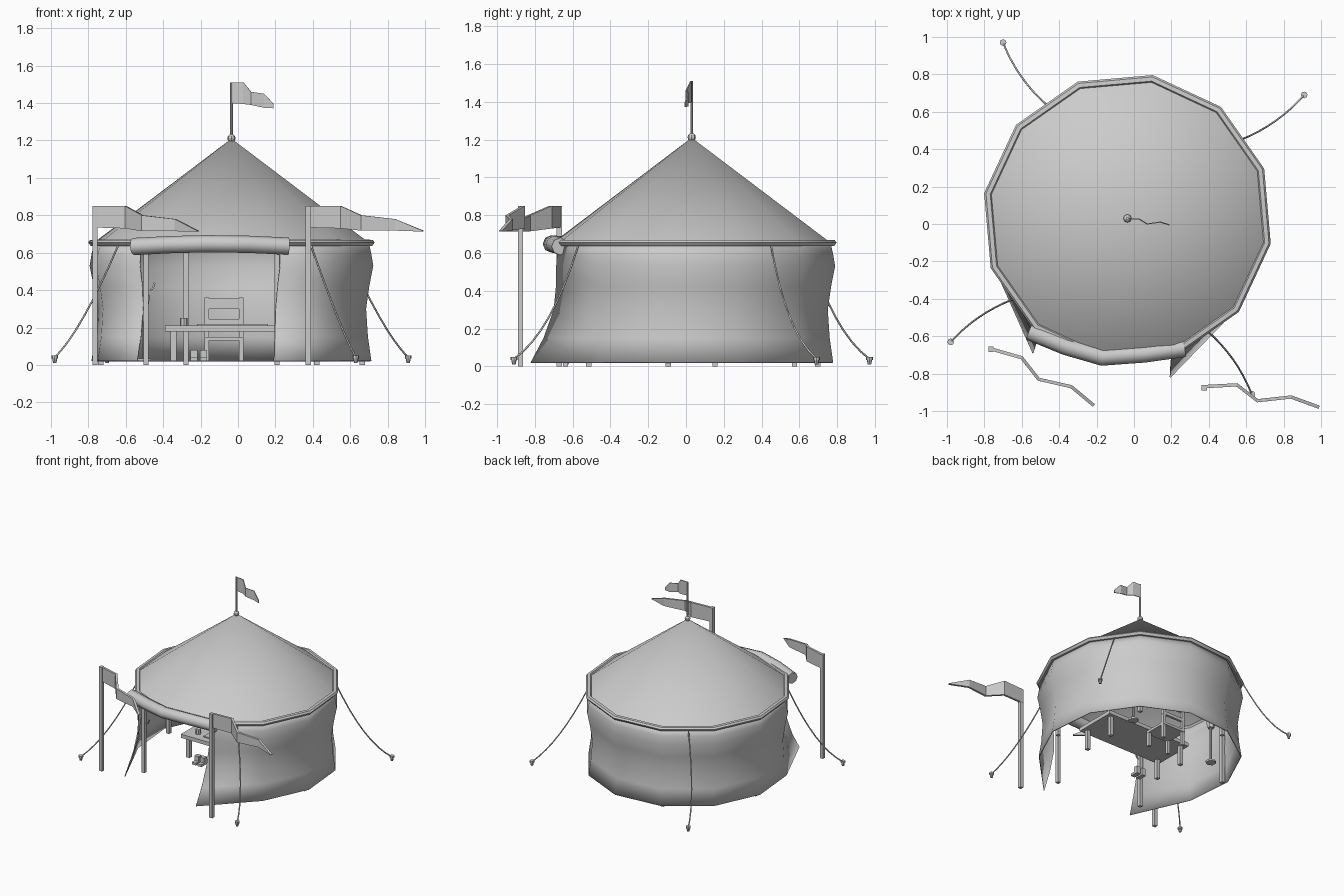
import bpy, bmesh, math
from mathutils import Vector

if "Cube" in bpy.data.objects:
    bpy.data.objects.remove(bpy.data.objects["Cube"])

CX, CY = -0.035, 0.03


def polar(r, deg, z):
    a = math.radians(deg)
    return (CX + r * math.cos(a), CY + r * math.sin(a), z)


def mesh_obj(name, verts, faces, smooth=True, thick=0):
    me = bpy.data.meshes.new(name)
    me.from_pydata(verts, [], faces)
    bm = bmesh.new()
    bm.from_mesh(me)
    bmesh.ops.recalc_face_normals(bm, faces=bm.faces)
    bm.to_mesh(me)
    bm.free()
    ob = bpy.data.objects.new(name, me)
    bpy.context.collection.objects.link(ob)
    if smooth:
        bpy.ops.object.select_all(action='DESELECT')
        bpy.context.view_layer.objects.active = ob
        ob.select_set(True)
        bpy.ops.object.shade_smooth_by_angle(angle=math.radians(35))
    if thick:
        m = ob.modifiers.new("thickness", 'SOLIDIFY')
        m.thickness = thick
        m.offset = 0
    return ob


def grid(name, rows, closed=False, smooth=True, thick=0):
    n = len(rows[0])
    faces = []
    for i in range(len(rows) - 1):
        for j in range(n if closed else n - 1):
            k = (j + 1) % n
            faces.append((i * n + j, i * n + k, (i + 1) * n + k, (i + 1) * n + j))
    return mesh_obj(name, [v for r in rows for v in r], faces, smooth, thick)


def box(name, x0, x1, y0, y1, z0, z1):
    bpy.ops.mesh.primitive_cube_add(size=1, location=((x0+x1)/2, (y0+y1)/2, (z0+z1)/2))
    ob = bpy.context.object
    ob.name = name
    ob.scale = (x1 - x0, y1 - y0, z1 - z0)
    return ob


def post(name, x, y, z0, z1, w=0.028):
    return box(name, x - w/2, x + w/2, y - w/2, y + w/2, z0, z1)


def cyl(name, x, y, z0, z1, r1, r2=None, n=8):
    bpy.ops.mesh.primitive_cone_add(vertices=n, radius1=r1, radius2=r1 if r2 is None else r2,
                                    depth=z1 - z0, location=(x, y, (z0 + z1) / 2))
    bpy.context.object.name = name


def tube(name, pts, r, res=1):
    cu = bpy.data.curves.new(name, 'CURVE')
    cu.dimensions = '3D'
    cu.bevel_depth = r
    cu.bevel_resolution = res
    cu.use_fill_caps = True
    sp = cu.splines.new('POLY')
    sp.points.add(len(pts) - 1)
    for p, co in zip(sp.points, pts):
        p.co = (*co, 1)
    ob = bpy.data.objects.new(name, cu)
    bpy.context.collection.objects.link(ob)


# Conical twelve-sided roof
ANG = [20 + 30 * i for i in range(12)]
apex = [polar(0, 0, 1.21)]
rim = [polar(0.745, a, 0.655) for a in ANG]
mesh_obj("roof", apex + rim, [(0, 1 + i, 1 + (i + 1) % 12) for i in range(12)])

# Rim band round the eaves
sec = [(0.735, 0.655), (0.745, 0.67), (0.768, 0.668), (0.778, 0.655), (0.765, 0.637), (0.745, 0.637),
       (0.735, 0.655)]
grid("rim_band", [[polar(r, a, z) for a in ANG] for r, z in sec], closed=True)

# Canvas wall, open at the front, flaring outwards at the door edges
prof = [(0.645, 0.745, 0.745, 0), (0.59, 0.757, 0.755, 0), (0.53, 0.767, 0.76, 0),
        (0.42, 0.745, 0.757, 1), (0.30, 0.728, 0.765, 2), (0.15, 0.738, 0.815, 3.5),
        (0.02, 0.757, 0.88, 5)]
rows = []
for z, r, re, tw in prof:
    row = [polar(re, -70 - tw, z)]
    row += [polar(r, a, z) for a in range(-40, 201, 30)]
    row.append(polar(re, 230 + tw, z))
    rows.append(row)
grid("wall", rows, thick=0.006)

# Rolled-up door curtain
tube("door_roll", [(-0.56, -0.575, 0.633), (-0.365, -0.655, 0.643), (-0.17, -0.712, 0.648),
                   (0.055, -0.695, 0.645), (0.27, -0.665, 0.635)], 0.046, 2)

# Tent posts inside the wall
for i, a in enumerate(range(50, 411, 60)[:6]):
    x, y, _ = polar(0.71, a, 0)
    post(f"tent_post_{i}", x, y, 0, 0.64)

# Guy ropes and pegs
ropes = [((0.57, 0.45), (0.91, 0.69)), ((-0.47, 0.64), (-0.70, 0.97)),
         ((-0.64, -0.40), (-0.98, -0.63)), ((0.39, -0.57), (0.63, -0.91))]
for i, (s, e) in enumerate(ropes):
    a, b = Vector((*s, 0.64)), Vector((*e, 0.04))
    side = Vector((b.y - a.y, a.x - b.x, 0))
    pts = []
    for k in range(9):
        t = k / 8
        p = a.lerp(b, t)
        bow = 4 * t * (1 - t)
        p.z -= 0.08 * bow
        pts.append(p + side * 0.06 * bow * (1 if i in (0, 2) else -1))
    tube(f"guy_rope_{i}", pts, 0.005)
    cyl(f"peg_{i}", e[0], e[1], 0.01, 0.035, 0.009, 0.014)
    cyl(f"peg_head_{i}", e[0], e[1], 0.035, 0.05, 0.018)

# Banners and flag: (x, y, top z, bottom z) along the waving cloth
banners = {
    "left_banner": [(-0.775, -0.665, 0.85, 0.735), (-0.60, -0.715, 0.85, 0.73),
                    (-0.51, -0.83, 0.80, 0.715), (-0.335, -0.87, 0.78, 0.715),
                    (-0.215, -0.97, 0.718, 0.713)],
    "right_banner": [(0.365, -0.87, 0.85, 0.735), (0.55, -0.86, 0.85, 0.73),
                     (0.66, -0.945, 0.80, 0.718), (0.84, -0.925, 0.78, 0.718),
                     (0.99, -0.98, 0.718, 0.713)],
    "top_flag": [(-0.035, 0.03, 1.51, 1.40), (0.03, 0.025, 1.51, 1.395),
                 (0.07, 0.0, 1.46, 1.39), (0.14, 0.01, 1.45, 1.375),
                 (0.19, -0.005, 1.395, 1.372)]}
for name, pts in banners.items():
    grid(name, [[(x, y, t) for x, y, t, b in pts], [(x, y, b) for x, y, t, b in pts]],
         smooth=False, thick=0.006 if name == "top_flag" else 0.018)
post("left_banner_pole", -0.765, -0.67, 0, 0.85)
post("right_banner_pole", 0.375, -0.875, 0, 0.85)
cyl("flag_pole", CX, CY, 1.2, 1.51, 0.007)
bpy.ops.mesh.primitive_uv_sphere_add(segments=8, ring_count=6, radius=0.022, location=(CX, CY, 1.212))
bpy.context.object.name = "finial"

# Table with map and mug
box("table_top", -0.39, 0.38, -0.18, 0.17, 0.18, 0.21)
for i, x in enumerate((-0.345, 0.335)):
    for j, y in enumerate((-0.14, 0.13)):
        post(f"table_leg_{i}{j}", x, y, 0.02, 0.18, 0.03)
box("map_sheet", -0.22, 0.16, -0.13, 0.11, 0.212, 0.22)
cyl("mug", -0.29, -0.10, 0.21, 0.25, 0.02)

# Chair behind the table
box("chair_seat", -0.18, 0.03, 0.18, 0.38, 0.13, 0.15)
for x in (-0.167, 0.017):
    post("chair_front_leg", x, 0.195, 0.02, 0.13, 0.025)
    post("chair_back_leg", x, 0.365, 0.02, 0.36, 0.025)
box("chair_top_rail", -0.18, 0.03, 0.355, 0.375, 0.30, 0.355)
box("chair_low_rail", -0.18, 0.03, 0.355, 0.375, 0.22, 0.245)

# Boots under the table
for x in (-0.235, -0.185):
    box("boot_shaft", x - 0.018, x + 0.018, -0.20, -0.165, 0.02, 0.08)
    box("boot_foot", x - 0.018, x + 0.018, -0.235, -0.165, 0.02, 0.04)

# Standing lamps at the back
for i, (x, y) in enumerate(((-0.5, 0.30), (0.35, 0.41))):
    cyl(f"lamp_base_{i}", x, y, 0.02, 0.035, 0.04, n=6)
    cyl(f"lamp_stem_{i}", x, y, 0.035, 0.32, 0.01)
    cyl(f"lamp_head_{i}", x, y, 0.32, 0.37, 0.025, 0.035, n=6)

# Hook on the door post
tube("post_hook", [(-0.47, -0.51, 0.40), (-0.455, -0.51, 0.41), (-0.445, -0.51, 0.44)], 0.006)
